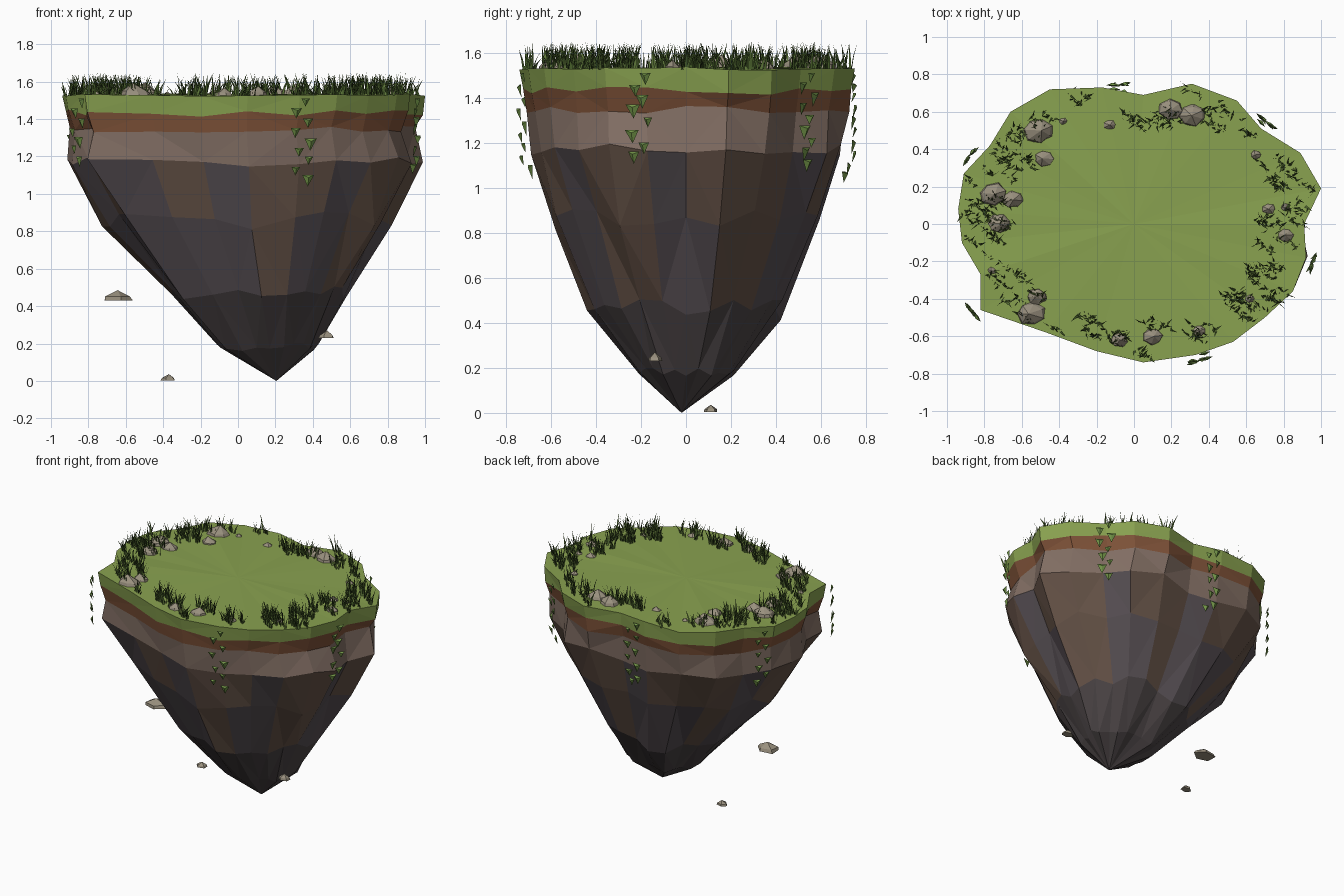
import bpy, bmesh, math, random
from mathutils import Vector

random.seed(7)
if "Cube" in bpy.data.objects:
    bpy.data.objects.remove(bpy.data.objects["Cube"])


def material(name, rgb):
    m = bpy.data.materials.new(name)
    m.use_nodes = True
    m.diffuse_color = (*rgb, 1)
    m.node_tree.nodes["Principled BSDF"].inputs["Base Color"].default_value = (*rgb, 1)
    return m


GRASS = material("grass green", (0.25, 0.36, 0.08))
DIRT = material("dirt brown", (0.21, 0.085, 0.04))
CLAY = material("pale brown rock", (0.22, 0.155, 0.125))
BROWN = material("brown rock", (0.13, 0.085, 0.063))
SLATE = material("slate rock", (0.092, 0.076, 0.085))
DARK = material("dark rock", (0.07, 0.058, 0.06))
BLADE = material("dark blade green", (0.055, 0.10, 0.02))
FRESH = material("fresh blade green", (0.12, 0.20, 0.045))
LEAF = material("leaf green", (0.17, 0.30, 0.065))
STONE = material("grey stone", (0.32, 0.28, 0.21))


def finish(name, bm, mats):
    mesh = bpy.data.meshes.new(name)
    bm.to_mesh(mesh)
    bm.free()
    for m in mats:
        mesh.materials.append(m)
    ob = bpy.data.objects.new(name, mesh)
    bpy.context.collection.objects.link(ob)
    return ob


# Rim outline of the island, counter-clockwise
RIM = [(1, .19), (.89, .38), (.68, .51), (.55, .66), (.31, .75), (.05, .69),
       (-.17, .73), (-.45, .72), (-.66, .6), (-.77, .42), (-.91, .27), (-.94, .08),
       (-.92, -.1), (-.82, -.27), (-.82, -.46), (-.47, -.58), (-.2, -.68), (.05, -.74),
       (.33, -.7), (.53, -.63), (.7, -.5), (.85, -.36), (.92, -.18), (.91, 0)]
N = len(RIM)


def rim_point(t, factor):
    """Point at t (0..1) along the rim, pulled towards the middle by factor."""
    i = int(t * N) % N
    return Vector(RIM[i]).lerp(Vector(RIM[(i + 1) % N]), t * N % 1) * factor


# Rings: height, x scale, y scale, x shift, height jitter, radius jitter
RINGS = [(1.53, 1, 1, 0, .008, 0),
         (1.43, .985, .985, 0, .022, .008),
         (1.345, .95, .965, 0, .018, .01),
         (1.17, .98, .935, .01, .025, .02),
         (.86, .8, .8, .035, .05, .03),
         (.46, .49, .575, .1, .05, .04),
         (.18, .275, .29, .155, .02, .03)]


def ring_verts(bm, spec):
    z, sx, sy, dx, jz, jr = spec
    out = []
    for x, y in RIM:
        k = 1 + random.uniform(-jr, jr)
        out.append(bm.verts.new((x * sx * k + dx, y * sy * k, z + random.uniform(-jz, jz))))
    return out


# Floating island body: turf, dirt and rock bands down to a point
UPPER_SLATE = {2, 5, 9, 12, 14, 16, 19, 22}
LOWER_BROWN = {0, 1, 4, 8, 11, 17, 20, 21}
bm = bmesh.new()
rings = [ring_verts(bm, r) for r in RINGS]
centre = bm.verts.new((0, 0, 1.535))
tip = bm.verts.new((.205, -.02, 0))
for i in range(N):
    j = (i + 1) % N
    bm.faces.new((centre, rings[0][i], rings[0][j]))
    bm.faces.new((tip, rings[-1][j], rings[-1][i])).material_index = 5
    for level in range(len(rings) - 1):
        a, b = rings[level], rings[level + 1]
        f = bm.faces.new((a[j], a[i], b[i], b[j]))
        f.material_index = (0, 1, 2, 4 if i in UPPER_SLATE else 3,
                            3 if i in LOWER_BROWN else 4, 5)[level]
bmesh.ops.triangulate(bm, faces=[f for f in bm.faces if len(f.verts) > 3])
finish("island", bm, [GRASS, DIRT, CLAY, BROWN, SLATE, DARK])


# Grass tufts around the rim: rows of thin leaning blades
def add_blade(bm, base, height, mat):
    ang = random.uniform(0, math.pi)
    side = Vector((math.cos(ang), math.sin(ang), 0)) * random.uniform(.004, .008)
    lean = Vector((random.uniform(-.03, .03), random.uniform(-.025, .025), height))
    low = [bm.verts.new(base + s * side) for s in (-1, 1)]
    mid = [bm.verts.new(base + lean * Vector((.3, .3, .5)).z + s * side * .7) for s in (-1, 1)]
    top = bm.verts.new(base + lean * 1.0 + Vector((lean.x, lean.y, 0)) * .4)
    for f in (bm.faces.new((low[0], low[1], mid[1], mid[0])), bm.faces.new((mid[0], mid[1], top))):
        f.material_index = mat


bm = bmesh.new()
row = Vector((.85, -.5, 0))
for n in range(150):
    t = random.random()
    if .2 < t < .31 and random.random() < .7:
        continue
    p = rim_point(t, random.uniform(.73, .96))
    for k in range(9):
        base = Vector((p.x, p.y, 1.525)) + row * random.uniform(-.05, .05)
        base += Vector((random.uniform(-.012, .012), random.uniform(-.012, .012), 0))
        add_blade(bm, base, random.uniform(.04, .125), int(random.random() < .3))
finish("grass_tufts", bm, [BLADE, FRESH])


# Faceted stones
def add_stone(bm, x, y, z, r, h, sides=7):
    turn = random.random() * 6
    loops = []
    for k, frac in ((1, 0), (.85, .4)):
        loop = []
        for i in range(sides):
            a = turn + i * math.tau / sides
            q = r * k * random.uniform(.85, 1.1)
            loop.append(bm.verts.new((x + q * math.cos(a), y + q * .8 * math.sin(a), z + h * frac)))
        loops.append(loop)
    peak = bm.verts.new((x + random.uniform(-.2, .2) * r, y, z + h))
    low, high = loops
    bm.faces.new(low[::-1])
    for i in range(sides):
        j = (i + 1) % sides
        bm.faces.new((low[i], low[j], high[j], high[i]))
        bm.faces.new((high[i], high[j], peak))


STONES = [(-.51, .5, .09), (-.48, .35, .06), (-.75, .16, .08), (-.65, .13, .06),
          (-.72, 0, .07), (-.52, -.39, .06), (-.55, -.48, .085), (-.08, -.62, .05),
          (.1, -.6, .06), (.35, -.57, .04), (.2, .61, .075), (.31, .58, .08),
          (-.13, .53, .04), (.72, .08, .04), (.81, -.06, .05), (.65, .37, .03),
          (-.76, -.25, .03), (.81, .09, .03), (.62, -.4, .03), (-.38, .55, .025)]
bm = bmesh.new()
for x, y, r in STONES:
    add_stone(bm, x, y, 1.52, r, r * .75 + .01)
finish("rim_stones", bm, [STONE])

# Loose shards hovering beside the rock
bm = bmesh.new()
for x, y, z, r, h in ((-.645, -.03, .43, .085, .055), (.475, -.138, .23, .045, .04),
                      (-.372, .11, .003, .043, .033)):
    add_stone(bm, x, y, z, r, h, 5)
finish("floating_shards", bm, [STONE])

# Hanging vines: alternating pointed leaves following the wall
VINES = [(.34, -.7, 1.05), (-.84, -.45, 1.13), (.925, -.2, 1.12),
         (.69, .52, 1.05), (-.08, .715, 1.03), (-.85, .35, 1.08)]
bm = bmesh.new()
for x, y, bottom in VINES:
    out = Vector((x, y * 1.6, 0)).normalized()
    side = Vector((-out.y, out.x, 0))
    z, n = 1.51, 0
    while z > bottom + .03:
        wall = 1 if z > 1.17 else 1 - (1.17 - z) * .55
        s = random.uniform(.022, .034)
        c = Vector((x * wall, y * wall, z)) + out * .022
        c += side * ((-1) ** n * .028 + random.uniform(-.015, .015))
        corners = [bm.verts.new(c + v) for v in
                   (side * s + out * .01, side * -s + out * random.uniform(-.01, .02),
                    Vector((0, 0, -1.9 * s)), out * .02 - Vector((0, 0, s * .4)))]
        for tri in ((0, 1, 2), (0, 3, 1), (1, 3, 2), (2, 3, 0)):
            bm.faces.new([corners[k] for k in tri])
        z -= random.uniform(.04, .06)
        n += 1
bmesh.ops.recalc_face_normals(bm, faces=bm.faces)
finish("hanging_vines", bm, [LEAF])
